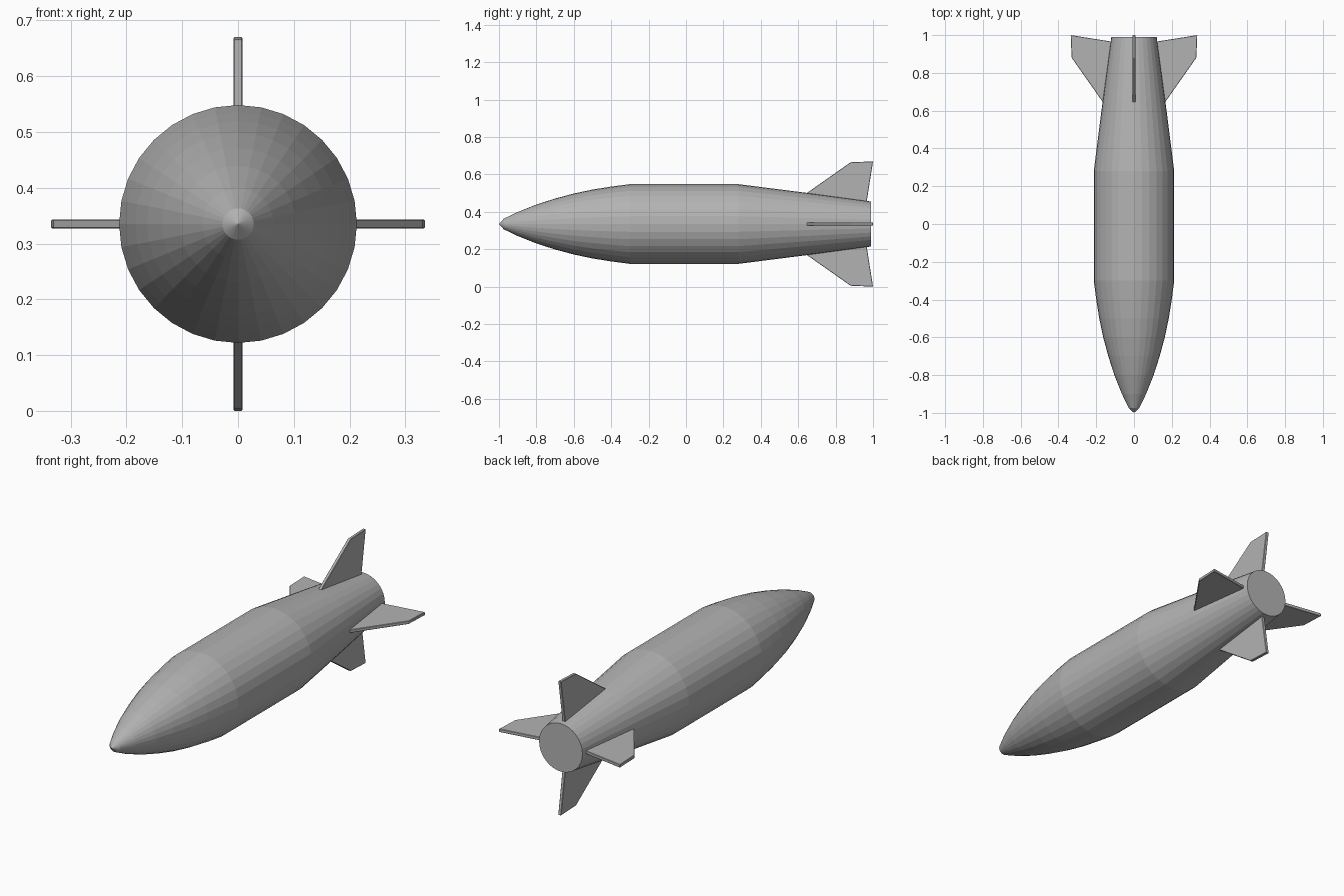
import bpy, bmesh
from math import pi, sin, cos
from mathutils import Matrix, Vector

cube = bpy.data.objects.get("Cube")
if cube:
    bpy.data.objects.remove(cube, do_unlink=True)

AXIS_Z = 0.335
SIDES = 32

grey = bpy.data.materials.new("matte grey")
grey.use_nodes = True
grey.diffuse_color = (0.45, 0.45, 0.45, 1)
grey.node_tree.nodes["Principled BSDF"].inputs["Base Color"].default_value = grey.diffuse_color


def finish(name, bm):
    bmesh.ops.recalc_face_normals(bm, faces=bm.faces)
    mesh = bpy.data.meshes.new(name)
    bm.to_mesh(mesh)
    bm.free()
    mesh.materials.append(grey)
    obj = bpy.data.objects.new(name, mesh)
    bpy.context.collection.objects.link(obj)
    return obj


# Faceted hull: (position along y, radius) profile turned about the long axis
profile = [(-0.975, 0.028), (-0.9, 0.064), (-0.8, 0.104), (-0.7, 0.136), (-0.6, 0.163),
           (-0.5, 0.184), (-0.4, 0.2), (-0.3, 0.213), (0.28, 0.213), (0.65, 0.166), (0.99, 0.12)]
bm = bmesh.new()
rings = [[bm.verts.new((r * sin(2 * pi * i / SIDES), y, AXIS_Z + r * cos(2 * pi * i / SIDES)))
          for i in range(SIDES)] for y, r in profile]
for a, b in zip(rings, rings[1:]):
    for i in range(SIDES):
        j = (i + 1) % SIDES
        bm.faces.new((a[i], a[j], b[j], b[i]))
tip = bm.verts.new((0, -1, AXIS_Z))
for i in range(SIDES):
    bm.faces.new((tip, rings[0][(i + 1) % SIDES], rings[0][i]))
bm.faces.new(rings[-1])
finish("hull", bm)

# Four swept tail fins: outline (y, distance from axis) extruded, turned in quarter steps
outline = [(0.645, 0.165), (0.88, 0.33), (1.0, 0.335), (0.966, 0.12), (0.955, 0.08), (0.66, 0.1)]
HALF = 0.008
for k, name in enumerate(("top_fin", "left_fin", "bottom_fin", "right_fin")):
    bm = bmesh.new()
    face = bm.faces.new([bm.verts.new((-HALF, y, r)) for y, r in outline])
    result = bmesh.ops.extrude_face_region(bm, geom=[face])
    verts = [g for g in result["geom"] if isinstance(g, bmesh.types.BMVert)]
    bmesh.ops.translate(bm, verts=verts, vec=(2 * HALF, 0, 0))
    turn = Matrix.Translation(Vector((0, 0, AXIS_Z))) @ Matrix.Rotation(k * pi / 2, 4, "Y")
    bmesh.ops.transform(bm, matrix=turn, verts=bm.verts)
    fin = finish(name, bm)
    bevel = fin.modifiers.new("soft edges", "BEVEL")
    bevel.width = 0.002
    bevel.segments = 1
